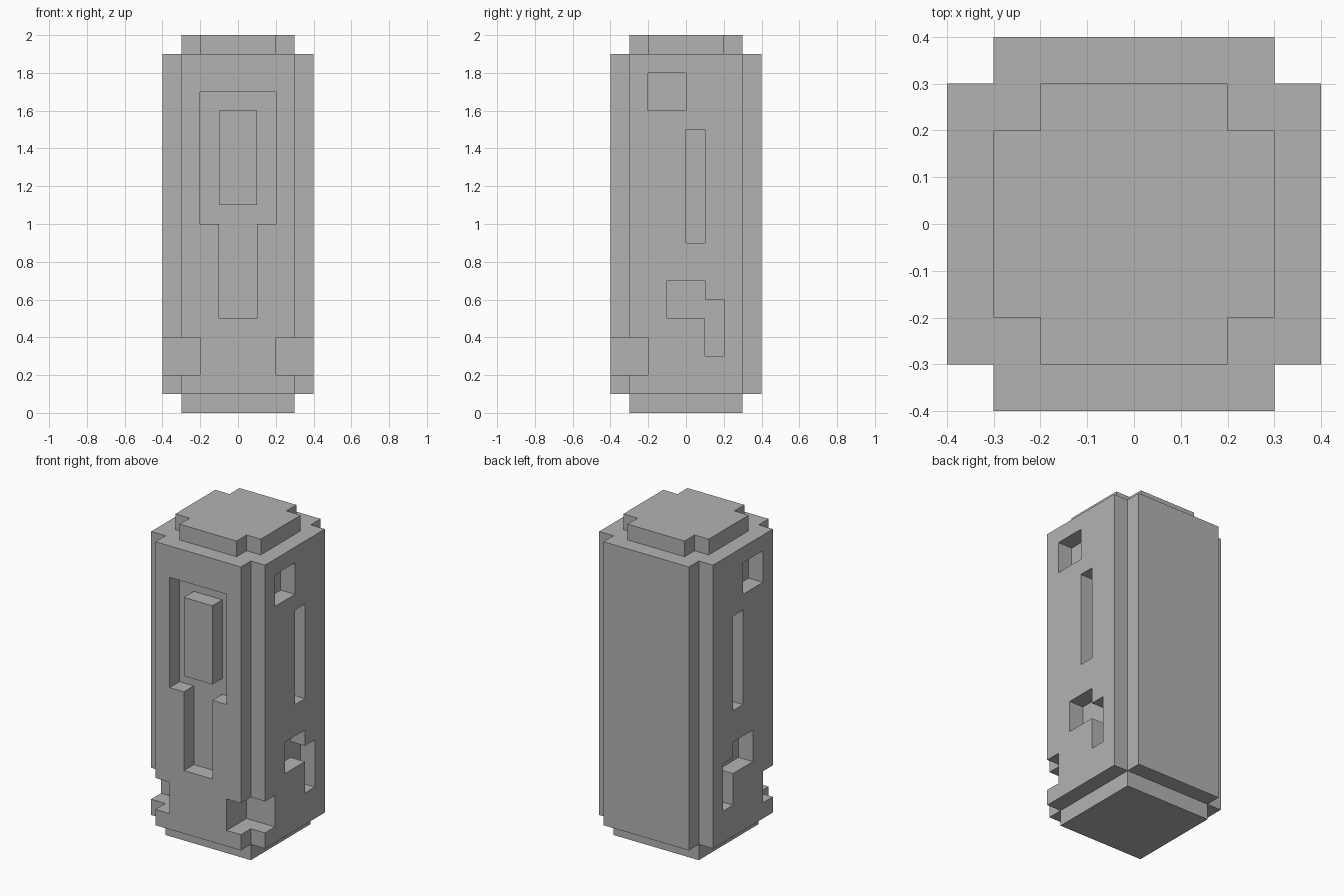
import bpy
import bmesh
from mathutils import Vector

default = bpy.data.objects.get("Cube")
if default:
    bpy.data.objects.remove(default, do_unlink=True)

# One flat stone grey
stone = bpy.data.materials.new("stone grey")
stone.use_nodes = True
grey = (0.45, 0.45, 0.45, 1)
stone.diffuse_color = grey
stone.node_tree.nodes["Principled BSDF"].inputs["Base Color"].default_value = grey


def prism(name, outline, axis, low, high):
    """Extrude a 2D outline along an axis; the outline uses the other two axes in order."""
    def place(p):
        co = list(p)
        co.insert("xyz".index(axis), low)
        return co
    bm = bmesh.new()
    face = bm.faces.new([bm.verts.new(place(p)) for p in outline])
    grown = bmesh.ops.extrude_face_region(bm, geom=[face])["geom"]
    move = Vector((0, 0, 0))
    move["xyz".index(axis)] = high - low
    bmesh.ops.translate(bm, vec=move,
                        verts=[g for g in grown if isinstance(g, bmesh.types.BMVert)])
    bmesh.ops.recalc_face_normals(bm, faces=bm.faces)
    mesh = bpy.data.meshes.new(name)
    bm.to_mesh(mesh)
    bm.free()
    mesh.materials.append(stone)
    obj = bpy.data.objects.new(name, mesh)
    bpy.context.collection.objects.link(obj)
    return obj


def rect(a, b, c, d):
    return [(a, c), (b, c), (b, d), (a, d)]


def notched_square(r, n):
    """Square of half-width r with a small square of side n missing at each corner."""
    s = r - n
    quarter = [(r, -s), (r, s), (s, s)]
    points = []
    for _ in range(4):
        points += quarter
        quarter = [(-y, x) for x, y in quarter]
    return points


def carve(target, cutter):
    cutter.hide_render = True
    mod = target.modifiers.new("carve", "BOOLEAN")
    mod.operation = "DIFFERENCE"
    mod.solver = "EXACT"
    mod.object = cutter
    bpy.context.view_layer.objects.active = target
    bpy.ops.object.modifier_apply(modifier=mod.name)
    bpy.data.objects.remove(cutter, do_unlink=True)


# Plinth, notched shaft and notched cap
prism("plinth", rect(-0.3, 0.3, -0.3, 0.3), "z", 0, 0.1)
shaft = prism("shaft", notched_square(0.4, 0.1), "z", 0.1, 1.9)
prism("cap", notched_square(0.3, 0.1), "z", 1.9, 2)

# Keyhole-like recess in the front, with a raised panel in it
keyhole = [(-0.1, 0.5), (0.1, 0.5), (0.1, 1), (0.2, 1),
           (0.2, 1.7), (-0.2, 1.7), (-0.2, 1), (-0.1, 1)]
carve(shaft, prism("front_recess_cutter", keyhole, "y", -0.5, -0.3))
prism("front_panel", rect(-0.1, 0.1, 1.1, 1.6), "y", -0.4, -0.3)

# Side recesses: square, slot and hook, the same on both sides
hook = [(-0.1, 0.5), (0.1, 0.5), (0.1, 0.3), (0.2, 0.3),
        (0.2, 0.6), (0.1, 0.6), (0.1, 0.7), (-0.1, 0.7)]
side_recesses = [rect(-0.2, 0, 1.6, 1.8), rect(0, 0.1, 0.9, 1.5), hook]
for side in (-1, 1):
    for outline in side_recesses:
        carve(shaft, prism("side_recess_cutter", outline, "x", side * 0.3, side * 0.5))
    # Chipped front corner near the foot
    chip = rect(side * 0.2, side * 0.5, -0.5, -0.2)
    carve(shaft, prism("corner_chip_cutter", chip, "z", 0.2, 0.4))
